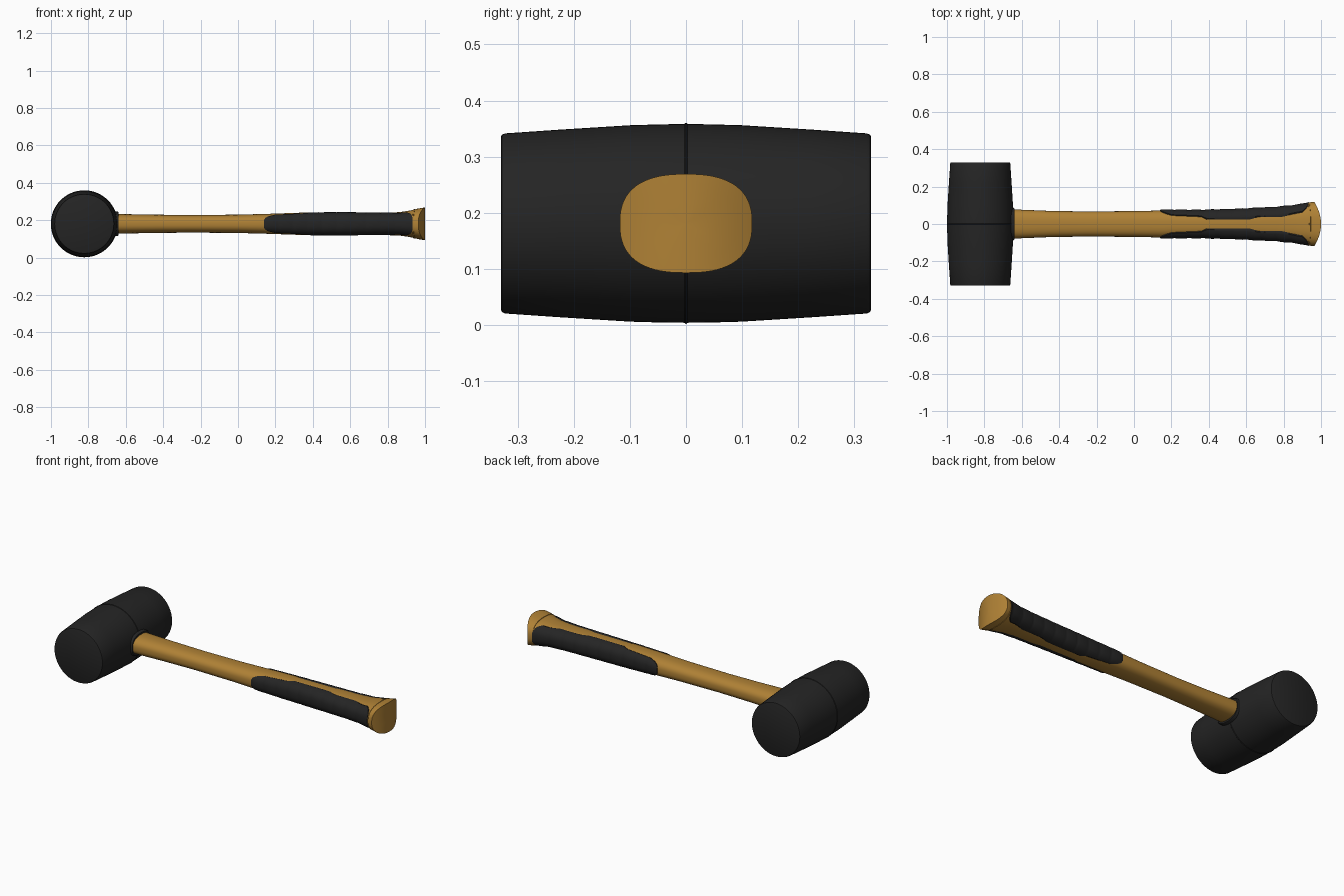
import bpy, bmesh, math
from mathutils import Vector

if "Cube" in bpy.data.objects:
    bpy.data.objects.remove(bpy.data.objects["Cube"], do_unlink=True)

AXIS_Z = 0.181
HEAD_X = -0.822


def make_material(name, colour):
    mat = bpy.data.materials.new(name)
    mat.use_nodes = True
    mat.diffuse_color = colour
    mat.node_tree.nodes["Principled BSDF"].inputs["Base Color"].default_value = colour
    return mat


rubber = make_material("black rubber", (0.018, 0.018, 0.018, 1))
amber = make_material("amber plastic", (0.43, 0.22, 0.036, 1))


def interpolate(table, x):
    """Piecewise eased lookup of rows (x, value, ...)."""
    if x <= table[0][0]:
        return table[0][1:]
    for a, b in zip(table, table[1:]):
        if x <= b[0]:
            f = (x - a[0]) / (b[0] - a[0])
            return tuple(p + (q - p) * f for p, q in zip(a[1:], b[1:]))
    return table[-1][1:]


def oval(x, angle, half_y, half_z, power=0.8):
    """Point on a rounded-box oval; angle zero points along +y."""
    c, s = math.cos(angle), math.sin(angle)
    return Vector((x, math.copysign(abs(c) ** power, c) * half_y,
                   AXIS_Z + math.copysign(abs(s) ** power, s) * half_z))


def loft(name, rings, mat, closed=True, angle=35):
    """Skin a list of equal-length point rings, capping the ends."""
    bm = bmesh.new()
    rows = [[bm.verts.new(p) for p in ring] for ring in rings]
    n = len(rows[0])
    for a, b in zip(rows, rows[1:]):
        for i in range(n if closed else n - 1):
            j = (i + 1) % n
            bm.faces.new((a[i], a[j], b[j], b[i]))
    if closed:
        bm.faces.new(rows[0])
        bm.faces.new(rows[-1])
    bmesh.ops.recalc_face_normals(bm, faces=bm.faces)
    mesh = bpy.data.meshes.new(name)
    bm.to_mesh(mesh)
    bm.free()
    mesh.materials.append(mat)
    obj = bpy.data.objects.new(name, mesh)
    bpy.context.collection.objects.link(obj)
    bpy.ops.object.select_all(action="DESELECT")
    bpy.context.view_layer.objects.active = obj
    obj.select_set(True)
    bpy.ops.object.shade_smooth_by_angle(angle=math.radians(angle))
    return obj


# Barrel-shaped head, with a fine moulding ridge round the middle
half_profile = [(0.33, 0.154), (0.328, 0.158), (0.322, 0.1605), (0.22, 0.1675),
                (0.1, 0.175), (0.04, 0.1767), (0.003, 0.177), (0.001, 0.179)]
profile = [(-y, r) for y, r in half_profile] + half_profile[::-1]
SIDES = 64
turns = [2 * math.pi * i / SIDES for i in range(SIDES)]
loft("mallet_head",
     [[Vector((HEAD_X + r * math.cos(t), y, AXIS_Z + r * math.sin(t))) for t in turns]
      for y, r in profile], rubber)

# Rubber collar where the handle enters the head
loft("head_collar",
     [[oval(x, t, hy, hz) for t in turns]
      for x, hy, hz in [(-0.72, 0.09, 0.069), (-0.645, 0.087, 0.066),
                        (-0.639, 0.083, 0.062)]], rubber)

# Handle half width and half height along its length
handle_shape = [(-0.75, 0.08, 0.053), (-0.62, 0.077, 0.052), (-0.45, 0.07, 0.049),
                (-0.25, 0.067, 0.047), (0, 0.069, 0.049), (0.15, 0.072, 0.053),
                (0.35, 0.07, 0.06), (0.55, 0.076, 0.061), (0.75, 0.086, 0.06),
                (0.86, 0.096, 0.062), (0.92, 0.108, 0.071), (0.945, 0.114, 0.077),
                (0.96, 0.117, 0.081), (1.0, 0.118, 0.088)]


def bowed(p):
    """Bow the flared butt back towards its sides."""
    bend = max(0.0, (p.x - 0.93) / 0.07)
    p.x -= 2.6 * p.y * p.y * bend
    return p


rings = [[bowed(oval(x, t, hy, hz)) for t in turns] for x, hy, hz in handle_shape]
for scale in (0.97, 0.75, 0.5, 0.25, 0.02):
    rings.append([bowed(oval(1.0, t, 0.118 * scale, 0.088 * scale)) for t in turns])
loft("handle", rings, amber)

# Raised bead round the flared butt
bead = []
for x, lift in [(0.935, -0.002), (0.937, 0.002), (0.945, 0.002), (0.947, -0.002)]:
    hy, hz = interpolate(handle_shape, x)
    bead.append([bowed(oval(x, t, hy + lift, hz + lift)) for t in turns])
loft("butt_bead", bead, amber)

# Side grips: half width of the bare strip left between them
strip = [(0.135, 0.072), (0.145, 0.064), (0.165, 0.054), (0.2, 0.042), (0.36, 0.034),
         (0.39, 0.018), (0.62, 0.018), (0.66, 0.031), (0.8, 0.033), (0.84, 0.046),
         (0.9, 0.056), (0.925, 0.085), (0.936, 0.111)]
START, END, STEPS, ACROSS = 0.138, 0.934, 120, 20


def grip_row(x, side, sunk=False):
    hy, hz = interpolate(handle_shape, x)
    gap = min(interpolate(strip, x)[0] / hy, 0.985)
    reach = math.acos(gap ** (1 / 0.8))
    # Shallow finger scallops, strongest out on the flank
    phase = ((x - START) / 0.078) % 1.0
    scallop = 0.004 * abs(math.sin(math.pi * phase)) ** 0.5
    row = []
    for i in range(ACROSS + 1):
        t = reach * (2 * i / ACROSS - 1)
        lift = -0.004 if sunk or i in (0, ACROSS) else 0.003 + scallop * math.cos(t)
        p = oval(x, t, hy + lift, hz + min(lift, 0.004))
        p.y *= side
        row.append(p)
    return row


stations = [START + (END - START) * i / STEPS for i in range(STEPS + 1)]
for name, side in (("left_grip", 1), ("right_grip", -1)):
    rows = [grip_row(START, side, True)]
    rows += [grip_row(x, side) for x in stations]
    rows.append(grip_row(END, side, True))
    grip = loft(name, rows, rubber, closed=False, angle=40)
    # Open shells need their outer side facing away from the handle
    middle = grip.data.polygons[len(grip.data.polygons) // 2 + ACROSS // 2]
    outward = middle.center - Vector((middle.center.x, 0, AXIS_Z))
    if middle.normal.dot(outward) < 0:
        grip.data.flip_normals()
